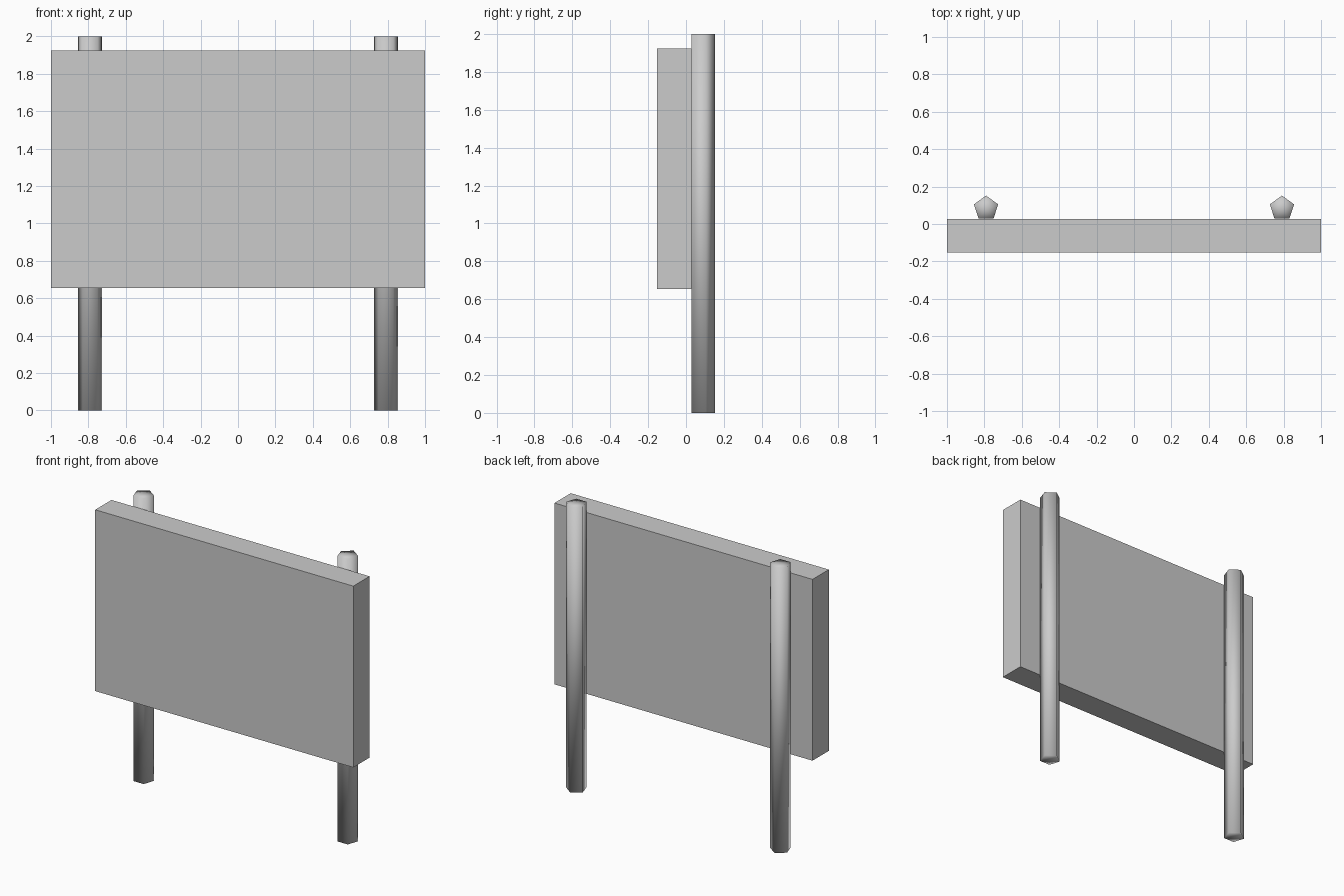
import bpy
import math

if "Cube" in bpy.data.objects:
    bpy.data.objects.remove(bpy.data.objects["Cube"])

# Sign board
bpy.ops.mesh.primitive_cube_add(size=1, location=(0, -0.062, 1.289))
board = bpy.context.object
board.name = "sign_board"
board.scale = (2.0, 0.18, 1.27)
bpy.ops.object.transform_apply(location=False, rotation=False, scale=True)


def add_post(name, x):
    """Five-sided, smooth-shaded post with one edge pointing back and a flat against the board."""
    bpy.ops.mesh.primitive_cylinder_add(
        vertices=5, radius=0.068, depth=2.0, end_fill_type='TRIFAN',
        location=(x, 0.084, 1.0))
    post = bpy.context.object
    post.name = name
    # make sure a vertex points to +y
    v = max(post.data.vertices, key=lambda p: p.co.x ** 2 + p.co.y ** 2)
    turn = math.pi / 2 - math.atan2(v.co.y, v.co.x)
    post.rotation_euler.z = turn
    bpy.ops.object.transform_apply(location=False, rotation=True, scale=False)
    bpy.ops.object.shade_smooth()


# Left and right posts
add_post("left_post", -0.791)
add_post("right_post", 0.791)
